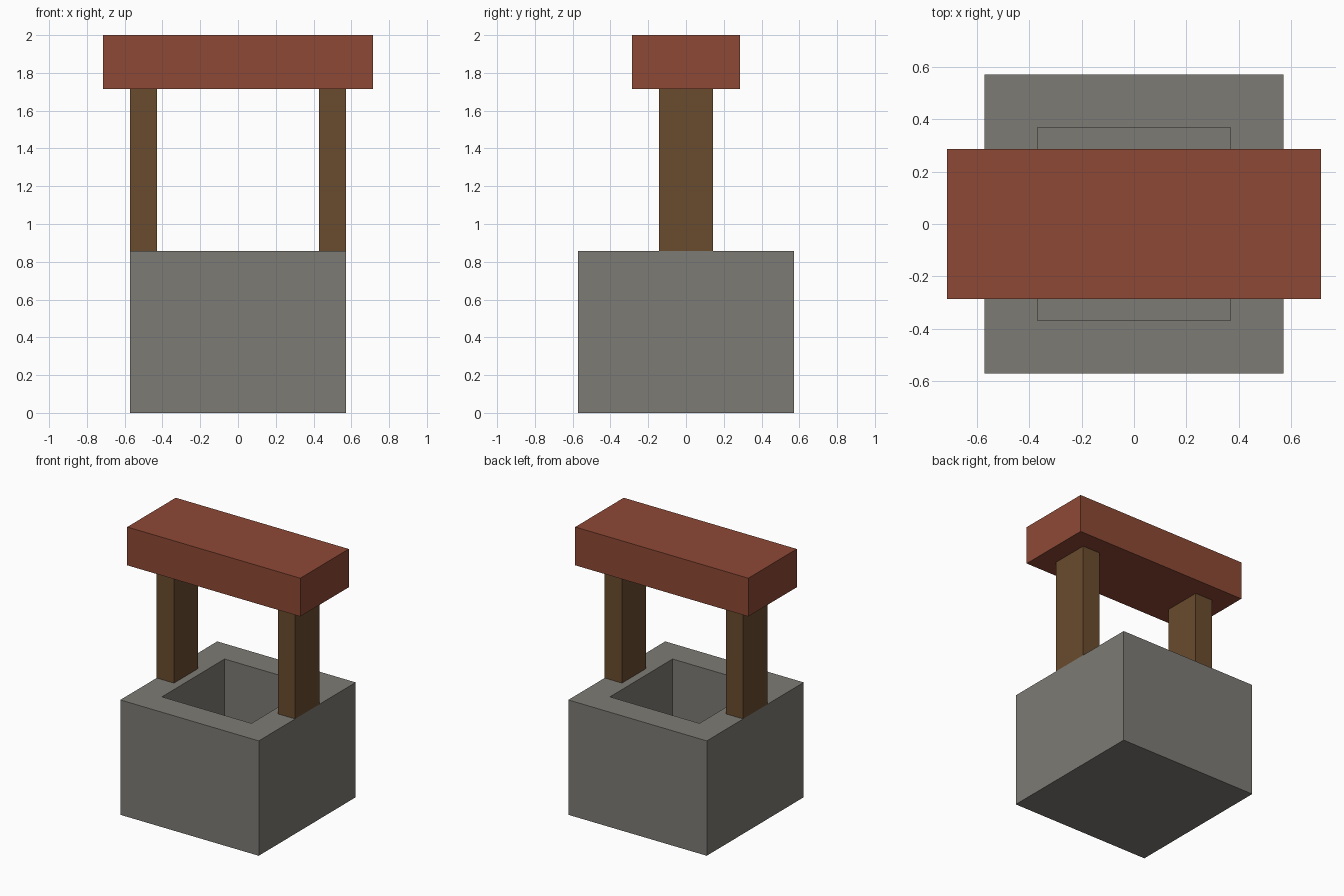
import bpy
import bmesh
from mathutils import Matrix, Vector

cube = bpy.data.objects.get("Cube")
if cube:
    bpy.data.objects.remove(cube, do_unlink=True)

U = 1 / 7  # modelling unit: the well is 14 units tall


def make_material(name, rgb):
    """Flat material from 0-255 sRGB values."""
    linear = [((c / 255 + 0.055) / 1.055) ** 2.4 for c in rgb] + [1.0]
    mat = bpy.data.materials.new(name)
    mat.use_nodes = True
    mat.diffuse_color = linear
    bsdf = next(n for n in mat.node_tree.nodes if n.type == 'BSDF_PRINCIPLED')
    bsdf.inputs["Base Color"].default_value = linear
    bsdf.inputs["Roughness"].default_value = 0.9
    return mat


def box_mesh(size, center):
    """Box bmesh with size and centre given in units."""
    bm = bmesh.new()
    bmesh.ops.create_cube(bm, size=1)
    scale = Matrix.Diagonal((*[s * U for s in size], 1))
    bm.transform(Matrix.Translation(Vector(center) * U) @ scale)
    return bm


def add_object(name, bm, mat):
    mesh = bpy.data.meshes.new(name)
    bm.to_mesh(mesh)
    bm.free()
    mesh.materials.append(mat)
    obj = bpy.data.objects.new(name, mesh)
    bpy.context.scene.collection.objects.link(obj)
    return obj


stone = make_material("grey stone", (125, 123, 117))
wood = make_material("brown wood", (106, 76, 46))
tile = make_material("red roof", (141, 73, 53))

# Stone basin: inset the top face, then push it down to form the shaft
bm = box_mesh((8, 8, 6), (0, 0, 3))
bm.normal_update()
top = max(bm.faces, key=lambda f: f.calc_center_median().z)
bmesh.ops.inset_region(bm, faces=[top], thickness=2 * U)
shaft = bmesh.ops.extrude_face_region(bm, geom=[top])
floor_verts = [v for v in shaft["geom"] if isinstance(v, bmesh.types.BMVert)]
bmesh.ops.translate(bm, verts=floor_verts, vec=(0, 0, -4 * U))
if top.is_valid:
    bmesh.ops.delete(bm, geom=[top], context='FACES_ONLY')
bmesh.ops.recalc_face_normals(bm, faces=bm.faces)
add_object("stone_basin", bm, stone)

# Posts on the left and right rims
for side, x in (("left", 3.5), ("right", -3.5)):
    add_object(side + "_post", box_mesh((1, 2, 6), (x, 0, 9)), wood)

# Flat roof slab
add_object("roof", box_mesh((10, 4, 2), (0, 0, 13)), tile)
